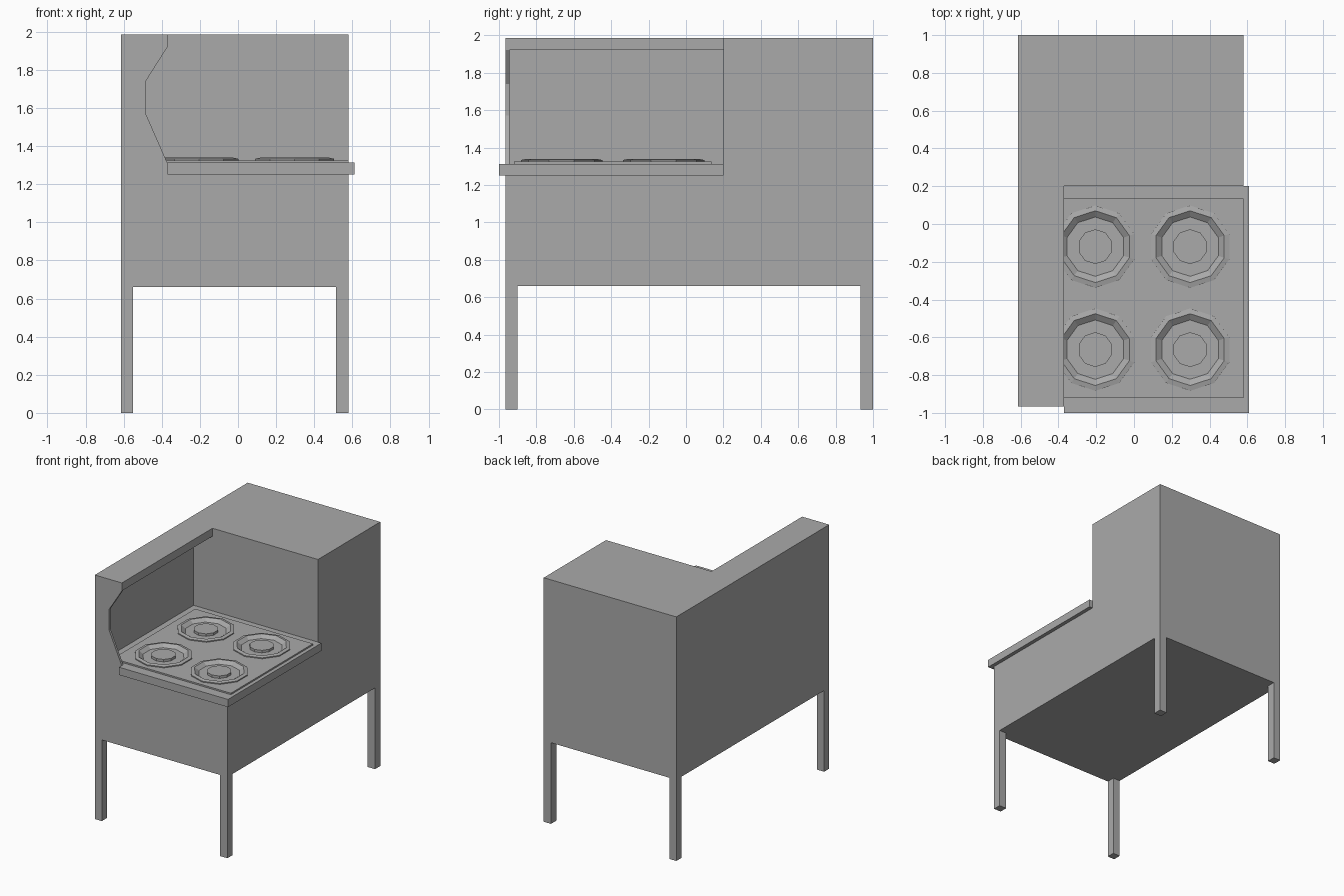
import bpy, bmesh
from math import sin, cos, tau

cube = bpy.data.objects.get("Cube")
if cube:
    bpy.data.objects.remove(cube, do_unlink=True)

# Single material
grey = bpy.data.materials.new("plain grey")
grey.use_nodes = True
colour = (0.4, 0.4, 0.4, 1)
grey.diffuse_color = colour
grey.node_tree.nodes["Principled BSDF"].inputs["Base Color"].default_value = colour


def finish(name, bm):
    bmesh.ops.recalc_face_normals(bm, faces=bm.faces)
    mesh = bpy.data.meshes.new(name)
    bm.to_mesh(mesh)
    bm.free()
    mesh.materials.append(grey)
    obj = bpy.data.objects.new(name, mesh)
    bpy.context.collection.objects.link(obj)
    return obj


def prism(name, points, start, end, axis="Z"):
    """Extrude a 2D outline along Z (outline in xy) or Y (outline in xz)."""
    bm = bmesh.new()
    if axis == "Z":
        verts = [bm.verts.new((a, b, start)) for a, b in points]
        offset = (0, 0, end - start)
    else:
        verts = [bm.verts.new((a, start, b)) for a, b in points]
        offset = (0, end - start, 0)
    face = bm.faces.new(verts)
    new = bmesh.ops.extrude_face_region(bm, geom=[face], use_keep_orig=True)["geom"]
    moved = [g for g in new if isinstance(g, bmesh.types.BMVert)]
    bmesh.ops.translate(bm, verts=moved, vec=offset)
    return finish(name, bm)


def box(name, x, y, z):
    outline = [(x[0], y[0]), (x[1], y[0]), (x[1], y[1]), (x[0], y[1])]
    return prism(name, outline, z[0], z[1])


def carve(target, cutter):
    cutter.hide_render = True
    mod = target.modifiers.new("carve", "BOOLEAN")
    mod.operation = "DIFFERENCE"
    mod.solver = "EXACT"
    mod.object = cutter
    with bpy.context.temp_override(object=target, active_object=target,
                                   selected_objects=[target]):
        bpy.ops.object.modifier_apply(modifier=mod.name)
    bpy.data.objects.remove(cutter, do_unlink=True)


def ring(sides, radius, cx, cy):
    # One corner points to the back
    return [(cx + radius * sin(tau * i / sides), cy + radius * cos(tau * i / sides))
            for i in range(sides)]


# Cabinet with legs, carved from one block
LEFT, RIGHT, FRONT, BACK, TOP = -0.613, 0.58, -0.965, 1.0, 1.985
SHELF, NOTCH_X, NOTCH_Y = 1.25, -0.37, 0.2
cabinet = box("cabinet", (LEFT, RIGHT), (FRONT, BACK), (0, TOP))
# Space between the legs, in both directions
carve(cabinet, box("leg_gap_x", (-0.55, 0.515), (-2, 2), (-1, 0.66)))
carve(cabinet, box("leg_gap_y", (-2, 2), (-0.9, 0.932), (-1, 0.66)))
# Open corner above the cooktop
carve(cabinet, box("corner_notch", (NOTCH_X, 2), (-2, NOTCH_Y), (SHELF, 3)))
# Recess under the overhanging lip
carve(cabinet, box("side_recess", (-0.54, 0), (-0.945, NOTCH_Y), (SHELF, 1.92)))
# Angled cut in the thin front panel
carve(cabinet, prism("front_cut", [(NOTCH_X, 1.92), (-0.484, 1.74), (-0.484, 1.57),
                                   (NOTCH_X, 1.31), (0, 1.31), (0, 1.92)],
                     -1.5, -0.93, "Y"))

# Cooktop slab, narrower where it passes the front panel
prism("cooktop_slab", [(NOTCH_X, -1), (0.61, -1), (0.61, NOTCH_Y), (-0.54, NOTCH_Y),
                       (-0.54, -0.945), (NOTCH_X, -0.945)], SHELF, 1.313)
panel = box("cooktop_panel", (-0.48, RIGHT), (-0.92, 0.135), (1.313, 1.325))

# Burners: raised rim, sloping dish and central disc
SIDES = 10
PROFILE = [(0.218, 1.32), (0.218, 1.333), (0.19, 1.339), (0.157, 1.315),
           (0.092, 1.315), (0.092, 1.335)]
for row, cy in (("back", -0.12), ("front", -0.665)):
    for side, cx in (("right", -0.205), ("left", 0.297)):
        carve(panel, prism("burner_hole", ring(SIDES, 0.2, cx, cy), 1.2, 1.5))
        bm = bmesh.new()
        loops = [[bm.verts.new((x, y, z)) for x, y in ring(SIDES, r, cx, cy)]
                 for r, z in PROFILE]
        for a, b in zip(loops, loops[1:]):
            for i in range(SIDES):
                j = (i + 1) % SIDES
                bm.faces.new((a[i], a[j], b[j], b[i]))
        bm.faces.new(loops[-1])
        finish(f"burner_{row}_{side}", bm)
